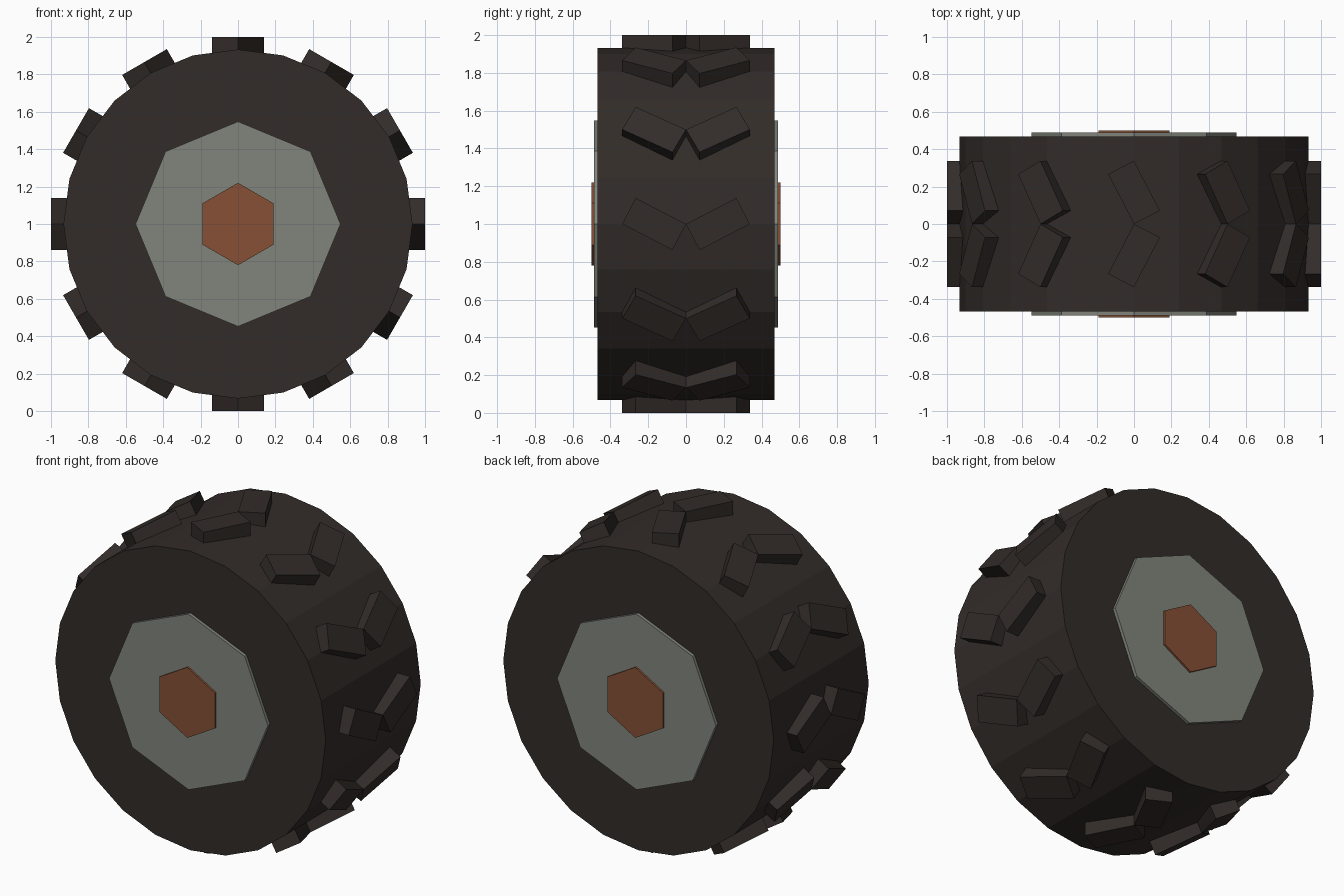
import bpy, bmesh
from math import radians, pi
from mathutils import Matrix

if "Cube" in bpy.data.objects:
    bpy.data.objects.remove(bpy.data.objects["Cube"])

CENTRE = Matrix.Translation((0, 0, 1))


def material(name, rgb):
    m = bpy.data.materials.new(name)
    m.diffuse_color = (*rgb, 1)
    m.use_nodes = True
    m.node_tree.nodes["Principled BSDF"].inputs["Base Color"].default_value = m.diffuse_color
    return m


def finish(name, bm, mat):
    mesh = bpy.data.meshes.new(name)
    bm.to_mesh(mesh)
    bm.free()
    mesh.materials.append(mat)
    obj = bpy.data.objects.new(name, mesh)
    obj.matrix_world = CENTRE
    bpy.context.collection.objects.link(obj)


def disc(name, sides, radius, half_width, mat):
    # prism along y with one corner pointing straight up
    bm = bmesh.new()
    bmesh.ops.create_cone(bm, cap_ends=True, segments=sides, radius1=radius,
                          radius2=radius, depth=2 * half_width,
                          matrix=Matrix.Rotation(pi / 2, 4, 'X'))
    finish(name, bm, mat)


rubber = material("rubber", (0.032, 0.025, 0.022))
metal = material("metal", (0.22, 0.23, 0.20))
rust = material("rust", (0.24, 0.08, 0.035))

# Tyre, rim and centre nut (rim and nut run through to both sides)
disc("tyre", 24, 0.933, 0.468, rubber)
disc("rim", 8, 0.548, 0.488, metal)
disc("axle_nut", 6, 0.22, 0.5, rust)

# Tread: twelve chevrons, each made of two mirrored slanted blocks
bm = bmesh.new()
for i in range(12):
    around = Matrix.Rotation(-i * pi / 6, 4, 'Y')
    for side in (-1, 1):
        bmesh.ops.create_cube(bm, size=1, matrix=around
                              @ Matrix.Translation((0.94, 0.169 * side, 0))
                              @ Matrix.Rotation(radians(27.5) * side, 4, 'X')
                              @ Matrix.Diagonal((0.12, 0.30, 0.155, 1)))
finish("tread_blocks", bm, rubber)
